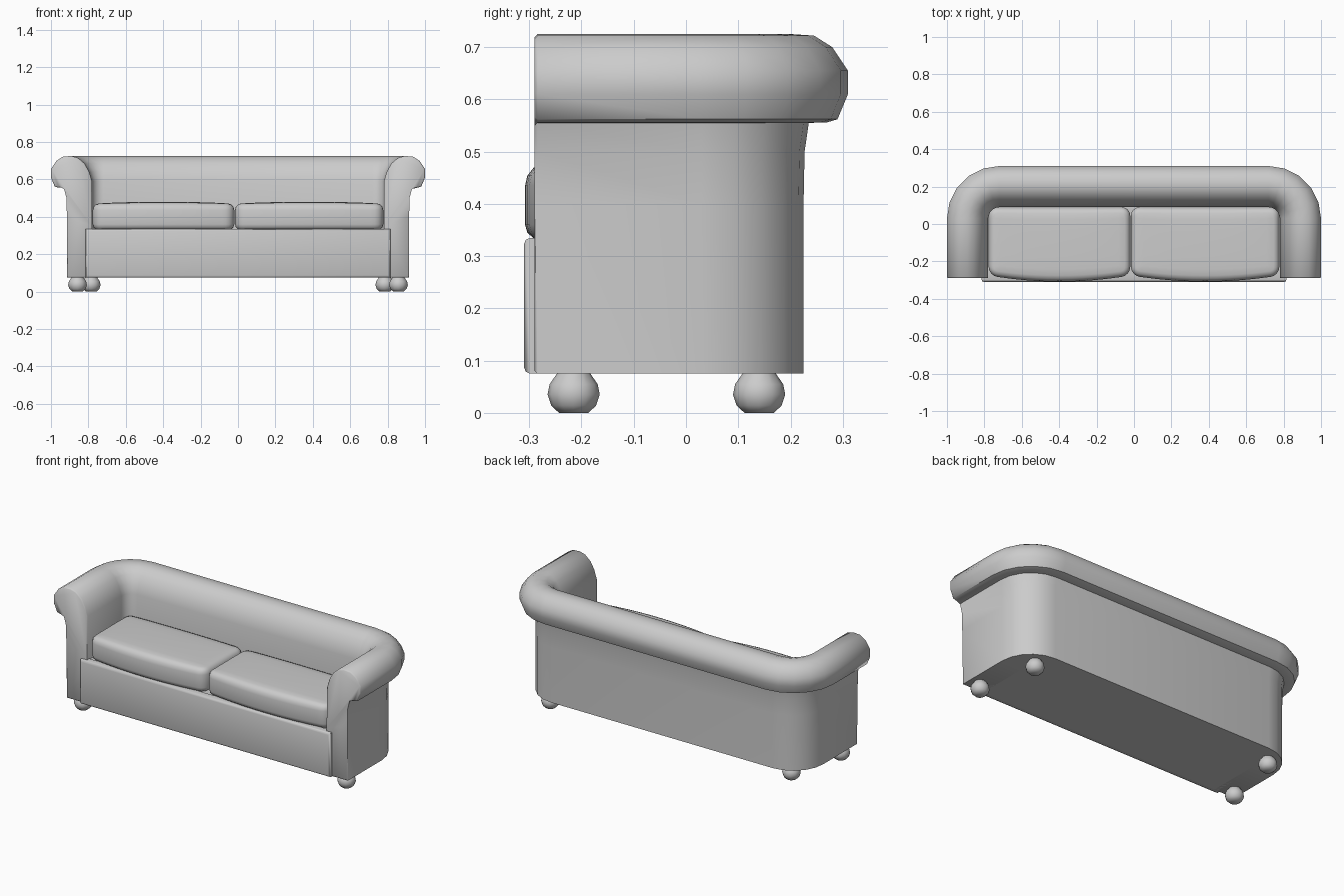
import bpy, bmesh, math
from mathutils import Vector

cube = bpy.data.objects.get("Cube")
if cube:
    bpy.data.objects.remove(cube, do_unlink=True)

fabric = bpy.data.materials.new("light grey upholstery")
fabric.use_nodes = True
GREY = (0.6, 0.6, 0.6, 1)
fabric.diffuse_color = GREY
fabric.node_tree.nodes["Principled BSDF"].inputs["Base Color"].default_value = GREY


def finish(bm, name, angle=50):
    """Turn a bmesh into a smooth shaded object."""
    bmesh.ops.recalc_face_normals(bm, faces=bm.faces)
    mesh = bpy.data.meshes.new(name)
    bm.to_mesh(mesh)
    bm.free()
    mesh.materials.append(fabric)
    obj = bpy.data.objects.new(name, mesh)
    bpy.context.collection.objects.link(obj)
    bpy.ops.object.select_all(action='DESELECT')
    obj.select_set(True)
    bpy.context.view_layer.objects.active = obj
    bpy.ops.object.shade_smooth_by_angle(angle=math.radians(angle))
    return obj


def box(x0, x1, y0, y1, z0, z1):
    bm = bmesh.new()
    bmesh.ops.create_cube(bm, size=1)
    for v in bm.verts:
        v.co = Vector(((x0 + x1) / 2 + v.co.x * (x1 - x0),
                       (y0 + y1) / 2 + v.co.y * (y1 - y0),
                       (z0 + z1) / 2 + v.co.z * (z1 - z0)))
    return bm


# Arms and back: one rolled profile swept round a U with rounded corners
CX, CY, FRONT = 0.72, 0.03, -0.29
profile = [(0.06, 0.075), (0.06, 0.35), (0.06, 0.59), (0.075, 0.64), (0.1, 0.685),
           (0.135, 0.715), (0.17, 0.725), (0.215, 0.722), (0.25, 0.7), (0.28, 0.655),
           (0.28, 0.61), (0.26, 0.562), (0.24, 0.556), (0.205, 0.555),
           (0.197, 0.5), (0.195, 0.4), (0.195, 0.075)]
STEPS = 5
corner = [math.pi / 2 * i / STEPS for i in range(STEPS + 1)]
stations = [(CX, FRONT, 0)] + [(CX, CY, a) for a in corner]
stations += [(-CX, CY, math.pi / 2 + a) for a in corner] + [(-CX, FRONT, math.pi)]
bm = bmesh.new()
rings = [[bm.verts.new((x + r * math.cos(a), y + r * math.sin(a), z)) for r, z in profile]
         for x, y, a in stations]
n = len(profile)
for a, b in zip(rings, rings[1:]):
    for i in range(n):
        bm.faces.new((a[i], a[(i + 1) % n], b[(i + 1) % n], b[i]))
caps = [bm.faces.new(rings[0]), bm.faces.new(rings[-1])]
rim = [e for f in caps for e in f.edges]
bmesh.ops.bevel(bm, geom=rim, offset=0.006, segments=1, affect='EDGES')
finish(bm, "rolled_arms_and_back")

# Seat base and the panel standing proud of the arms
finish(box(-0.8, 0.8, -0.28, 0.12, 0.075, 0.33), "seat_base")
bm = box(-0.815, 0.815, -0.31, -0.27, 0.075, 0.335)
bmesh.ops.bevel(bm, geom=[e for e in bm.edges if all(v.co.y < -0.3 for v in e.verts)],
                offset=0.012, segments=2, profile=0.5, affect='EDGES')
finish(bm, "front_panel")


# Seat cushions: rounded boxes with a bowed front and a crowned top
def cushion(name, x0, x1):
    y0, y1, z0, z1 = -0.275, 0.09, 0.33, 0.465
    bm = box(x0, x1, y0, y1, z0, z1)
    upright = [e for e in bm.edges if abs(e.verts[0].co.z - e.verts[1].co.z) > 0.1]
    bmesh.ops.bevel(bm, geom=upright, offset=0.045, segments=4, profile=0.5, affect='EDGES')
    level = [e for e in bm.edges if abs(e.verts[0].co.z - e.verts[1].co.z) < 0.01
             and len({round(f.normal.z) for f in e.link_faces}) > 1]
    bmesh.ops.bevel(bm, geom=level, offset=0.03, segments=3, profile=0.5, affect='EDGES')
    for axis, lo, hi, cuts in ((0, x0, x1, 12), (1, y0, y1, 6)):
        normal = Vector((0, 0, 0))
        normal[axis] = 1
        for i in range(1, cuts):
            point = normal * (lo + (hi - lo) * i / cuts)
            bmesh.ops.bisect_plane(bm, geom=bm.verts[:] + bm.edges[:] + bm.faces[:],
                                   plane_co=point, plane_no=normal)
    for v in bm.verts:
        u = (2 * v.co.x - x0 - x1) / (x1 - x0)
        w = (2 * v.co.y - y0 - y1) / (y1 - y0)
        bow = max(0, 1 - u * u)
        if v.co.z > (z0 + z1) / 2:
            v.co.z += 0.015 * math.sqrt(bow * max(0, 1 - w ** 4))
        v.co.y -= 0.033 * bow * (1 - w) / 2
    finish(bm, name)


cushion("right_cushion", -0.777, -0.02)
cushion("left_cushion", -0.016, 0.777)

# Bun feet
foot_profile = [(0.028, 0), (0.043, 0.014), (0.05, 0.035), (0.046, 0.055), (0.03, 0.078)]
SIDES = 12
for side, sx in (("left", 1), ("right", -1)):
    for end, x, y in (("front", 0.858, -0.215), ("back", 0.785, 0.14)):
        bm = bmesh.new()
        rings = [[bm.verts.new((sx * x + r * math.cos(math.tau * i / SIDES),
                                y + r * math.sin(math.tau * i / SIDES), z))
                  for i in range(SIDES)] for r, z in foot_profile]
        for a, b in zip(rings, rings[1:]):
            for i in range(SIDES):
                j = (i + 1) % SIDES
                bm.faces.new((a[i], a[j], b[j], b[i]))
        bm.faces.new(rings[0])
        bm.faces.new(rings[-1])
        finish(bm, f"{end}_{side}_foot")
